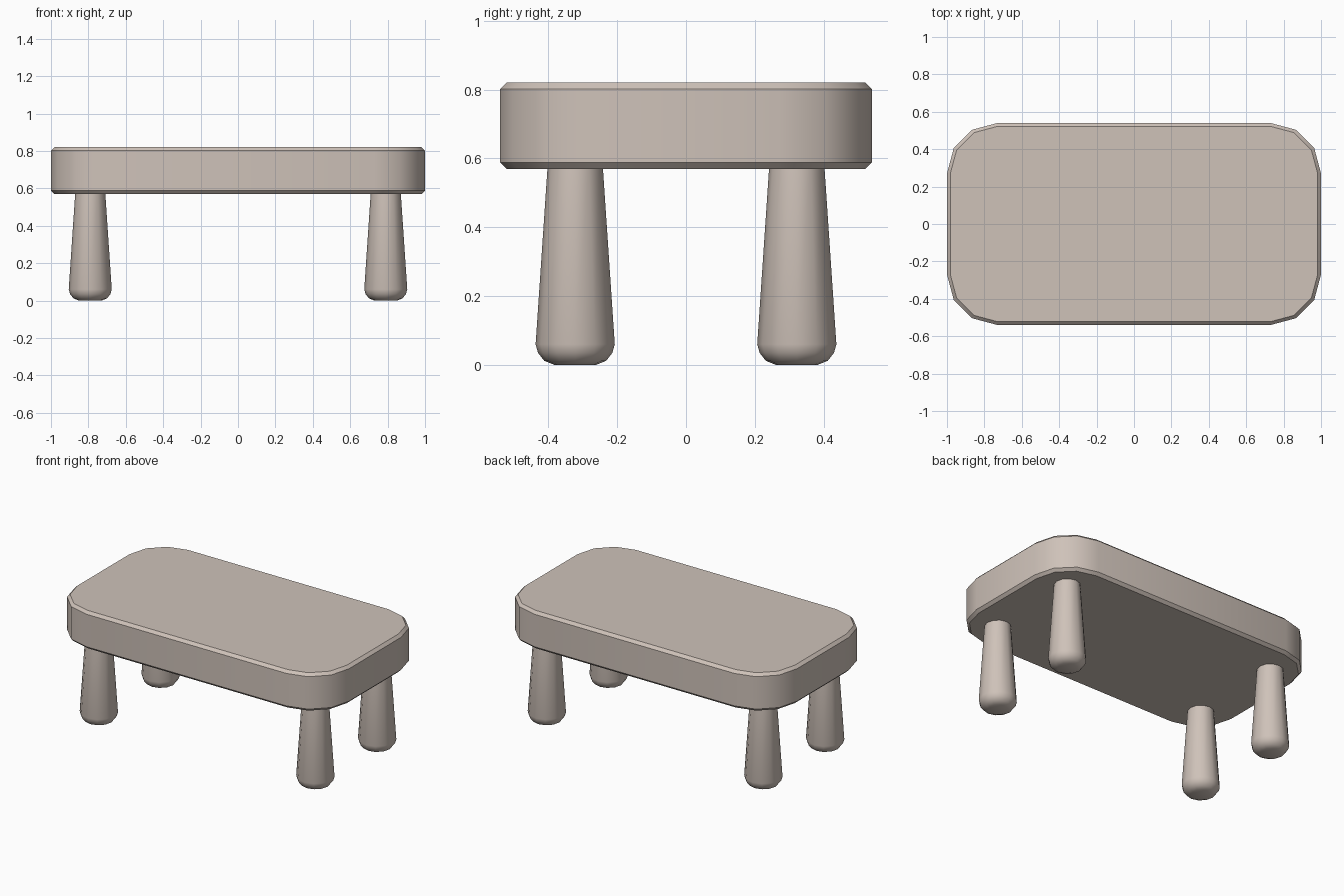
import bpy, bmesh, math

if "Cube" in bpy.data.objects:
    bpy.data.objects.remove(bpy.data.objects["Cube"])

mat = bpy.data.materials.new("warm_beige")
mat.diffuse_color = (0.62, 0.54, 0.485, 1)
mat.use_nodes = True
mat.node_tree.nodes["Principled BSDF"].inputs["Base Color"].default_value = mat.diffuse_color


def loft(name, rings):
    """Join stacked rings of points into a closed, smooth-shaded solid."""
    bm = bmesh.new()
    loops = [[bm.verts.new(p) for p in ring] for ring in rings]
    n = len(loops[0])
    for a, b in zip(loops, loops[1:]):
        for i in range(n):
            j = (i + 1) % n
            bm.faces.new((a[i], a[j], b[j], b[i]))
    bm.faces.new(loops[0][::-1])
    bm.faces.new(loops[-1])
    me = bpy.data.meshes.new(name)
    bm.to_mesh(me)
    bm.free()
    me.materials.append(mat)
    ob = bpy.data.objects.new(name, me)
    bpy.context.collection.objects.link(ob)
    bpy.ops.object.select_all(action='DESELECT')
    ob.select_set(True)
    bpy.context.view_layer.objects.active = ob
    bpy.ops.object.shade_smooth_by_angle(angle=math.radians(40))
    return ob


def rounded_rect(inset, z):
    """Rectangle with three-segment rounded corners."""
    r, pts = 0.27 - inset, []
    for q, (sx, sy) in enumerate([(1, 1), (-1, 1), (-1, -1), (1, -1)]):
        for k in range(4):
            a = math.radians(90 * q + 30 * k)
            pts.append((sx * 0.73 + r * math.cos(a), sy * 0.27 + r * math.sin(a), z))
    return pts


# Thick top slab with chamfered rims
loft("table_top", [rounded_rect(i, z) for i, z in
                   [(0.018, 0.57), (0, 0.588), (0, 0.802), (0.018, 0.82)]])

# Four tapered legs with rounded feet: (radius, height)
profile = [(0.06, 0), (0.09, 0.012), (0.108, 0.035), (0.115, 0.06), (0.08, 0.58)]
for sx, xn in ((-1, "left"), (1, "right")):
    for sy, yn in ((-1, "front"), (1, "back")):
        loft(f"{yn}_{xn}_leg", [
            [(sx * 0.79 + r * math.cos(math.tau * k / 12),
              sy * 0.322 + r * math.sin(math.tau * k / 12), z) for k in range(12)]
            for r, z in profile])
